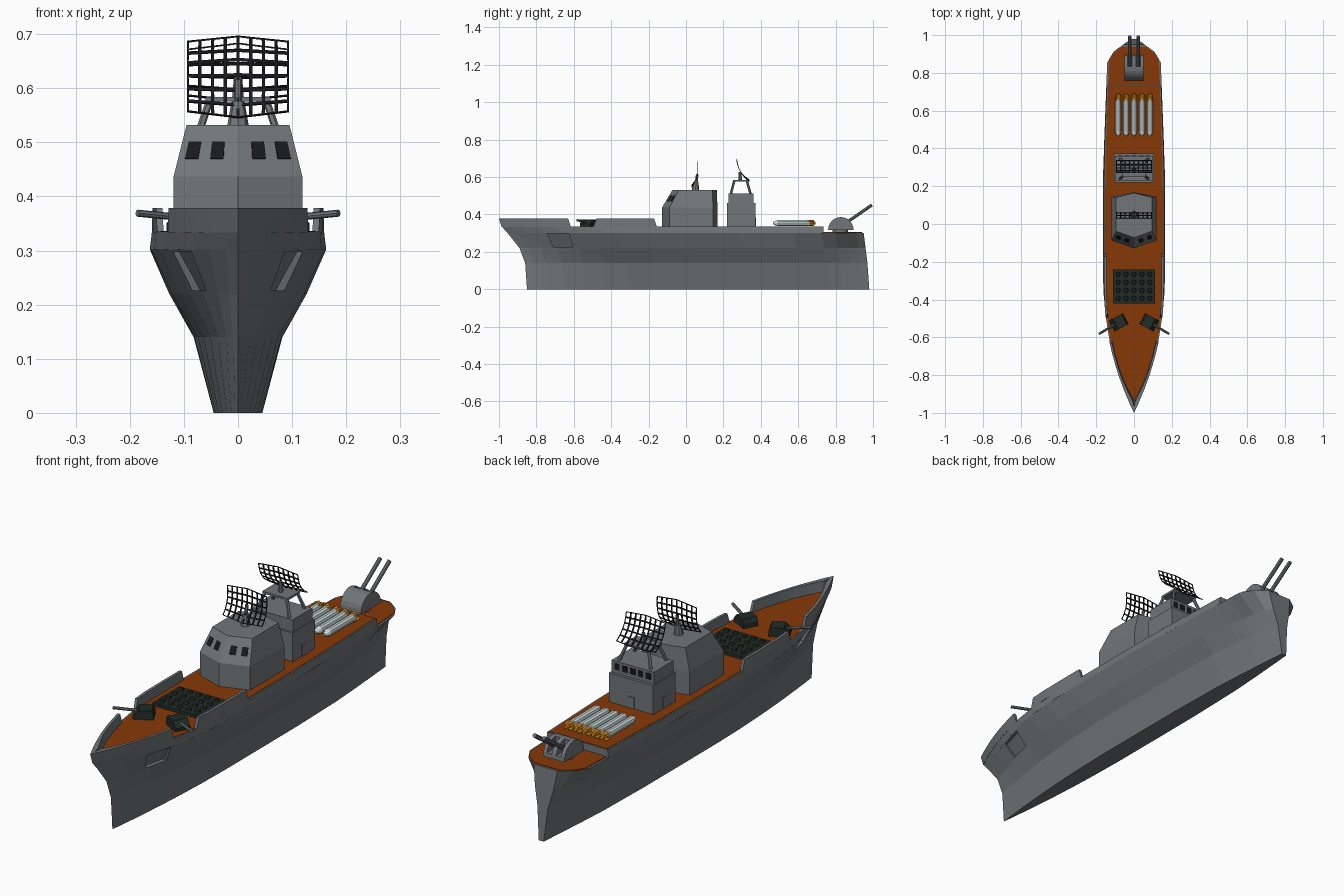
import bpy, bmesh, math
from mathutils import Vector, Matrix

if "Cube" in bpy.data.objects:
    bpy.data.objects.remove(bpy.data.objects["Cube"])

def material(name, rgb):
    m = bpy.data.materials.new(name)
    m.diffuse_color = (*rgb, 1)
    m.use_nodes = True
    m.node_tree.nodes["Principled BSDF"].inputs["Base Color"].default_value = m.diffuse_color
    return m

GREY = material("ship_grey", (0.165, 0.182, 0.192))
WOOD = material("deck_brown", (0.24, 0.04, 0.002))
GREEN = material("dark_green", (0.015, 0.025, 0.02))
BLACK = material("near_black", (0.01, 0.01, 0.012))
PALE = material("pale_grey", (0.64, 0.75, 0.75))
ORANGE = material("orange", (0.85, 0.3, 0.015))

def make(name, verts, faces, mat=GREY, bars=0):
    bm = bmesh.new()
    vs = [bm.verts.new(v) for v in verts]
    for f in faces:
        bm.faces.new([vs[i] for i in f])
    bmesh.ops.remove_doubles(bm, verts=bm.verts, dist=1e-5)
    bmesh.ops.recalc_face_normals(bm, faces=bm.faces)
    if bars:  # open every face into a window, leaving flat bars
        cells = bm.faces[:]
        bmesh.ops.inset_individual(bm, faces=cells, thickness=bars)
        bmesh.ops.delete(bm, geom=cells, context='FACES')
    me = bpy.data.meshes.new(name)
    bm.to_mesh(me)
    bm.free()
    ob = bpy.data.objects.new(name, me)
    bpy.context.collection.objects.link(ob)
    me.materials.append(mat)
    return ob

def skin(name, rings, mat=GREY, cap_start=True, cap_end=True):
    # closed rings of equal length joined into a solid
    n = len(rings[0])
    faces = [(k*n+i, k*n+(i+1) % n, (k+1)*n+(i+1) % n, (k+1)*n+i)
             for k in range(len(rings)-1) for i in range(n)]
    if cap_start:
        faces.append(tuple(range(n)))
    if cap_end:
        faces.append(tuple(range((len(rings)-1)*n, len(rings)*n)))
    return make(name, [p for r in rings for p in r], faces, mat)

def box(name, x0, x1, y0, y1, z0, z1, mat=GREY):
    return skin(name, [[(x0, y0, z), (x1, y0, z), (x1, y1, z), (x0, y1, z)] for z in (z0, z1)], mat)

def rod(name, a, b, r, r2=None, n=8, mat=GREY, profile=None):
    # straight round bar; profile = (fraction, radius) pairs
    a, b = Vector(a), Vector(b)
    q = (b-a).to_track_quat('Z', 'Y')
    prof = profile or [(0, r), (1, r if r2 is None else r2)]
    return skin(name, [[a+(b-a)*t+q @ Vector((rr*math.cos(2*math.pi*i/n), rr*math.sin(2*math.pi*i/n), 0))
                        for i in range(n)] for t, rr in prof], mat)

def panel(name, quad, u0, u1, v0, v1, mat=BLACK, h=0.002):
    # thin plate on a quad given as bottom-left, bottom-right, top-right, top-left
    a, b, c, d = map(Vector, quad)
    nrm = (b-a).cross(d-a).normalized()*h
    p = [a.lerp(b, u).lerp(d.lerp(c, u), v) for u, v in ((u0, v0), (u1, v0), (u1, v1), (u0, v1))]
    return skin(name, [[q-nrm for q in p], [q+nrm for q in p]], mat)

def cut(ob, cutter):
    m = ob.modifiers.new("cut", 'BOOLEAN')
    m.operation, m.object, m.solver = 'DIFFERENCE', cutter, 'EXACT'
    cutter.hide_render = True
    cutter.hide_set(True)

# hull waterlines: z, bow y, stern y, half width, bow length, stern taper start, stern end fraction
LV = [(0.0, -0.85, 0.98, 0.045, 0.75, 0.5, 0.3),
      (0.14, -0.86, 0.97, 0.082, 0.8, 0.55, 0.35),
      (0.22, -0.89, 0.96, 0.127, 0.69, 0.6, 0.4),
      (0.302, -0.955, 0.95, 0.163, 0.66, 0.87, 0.4),
      (0.335, -0.985, 0.945, 0.159, 0.65, 0.87, 0.4),
      (0.38, -1.0, 0.945, 0.158, 0.65, 0.87, 0.4)]

def half(lv, y):
    z, bow, stern, w, bl, ts, ef = lv
    t = min(1, max(0, (y-bow)/bl))
    w *= 1-(1-t)**2
    w *= 1-0.14*max(0, min(1, (y-0.3)/0.6))
    if y > ts:
        w *= 1-(1-ef)*((y-ts)/(stern-ts))**1.5
    return w

S = [0, .025, .06, .11, .17, .23, .3, .38, .5, .65, .8, .88, .92, .95, .98, 1]

def loft(name, levels, start=-9, end=9, inset=0, mat=GREY, zs=None):
    rings = []
    for s in S:
        side = []
        for i, lv in enumerate(levels):
            y0, y1 = max(lv[1]+inset*3, start), min(lv[2]-inset, end)
            y = y0+(y1-y0)*s
            side.append((max(0, half(lv, y)-inset), y, zs[i] if zs else lv[0]))
        if s == 0 and start < -2:
            side = [(0, y, z) for x, y, z in side]
        rings.append(side+[(-x, y, z) for x, y, z in reversed(side)])
    return skin(name, rings, mat, cap_start=start > -2)

hull = loft("hull", LV[:4])
loft("upper_hull", LV[3:5], end=0.735)
loft("main_deck", [LV[4]]*2, end=0.73, inset=0.006, mat=WOOD, zs=(0.333, 0.3365))
loft("aft_deck", [LV[3]]*2, start=0.736, inset=0.009, mat=WOOD, zs=(0.301, 0.305))

# anchor pockets
for sx in (-1, 1):
    yzl = [(-0.74, 0.297, 3), (-0.625, 0.297, 3), (-0.605, 0.226, 2), (-0.71, 0.226, 2)]
    inner = [(sx*(half(LV[k], y)-0.014), y, z) for y, z, k in yzl]
    cut(hull, skin("pocket_cutter", [inner, [(sx*0.3, y, z) for y, z, k in yzl]]))

# raised bulwarks
def bulwark(name, ts, sx, slope0):
    rings = []
    for k, t in enumerate(ts):
        d = -0.016 if k == len(ts)-1 else (0.016 if k == 0 and slope0 else 0)
        yb, yt = LV[4][1]+t, LV[5][1]+t+d+(0.015 if t > .1 else 0)
        xb, xt = half(LV[4], yb), half(LV[5], yt)
        th = 0.012+0.018*max(0, 1-t/.15)
        xi, xj = max(0, xt-th), max(0, xb-th)
        rings.append([(sx*xb, yb, 0.333), (sx*xt, yt, 0.379), (sx*xi, yt, 0.379), (sx*xj, yb, 0.333)])
    skin(name, rings, cap_start=slope0)

for sx in (-1, 1):
    bulwark("bow_bulwark", (0, .03, .06, .11, .17, .23, .3, .37), sx, False)
    bulwark("side_bulwark", (.49, .58, .7, .83), sx, True)

# bridge with sloped upper storey and windows
def hexa(w, yf, ys, yb, yp, z):
    return [(0, yf, z), (w, ys, z), (w, yb, z), (0, yp, z), (-w, yb, z), (-w, ys, z)]
B = [hexa(0.119, -0.128, -0.088, 0.145, 0.168, 0.335), hexa(0.119, -0.128, -0.088, 0.145, 0.168, 0.437),
     hexa(0.095, -0.072, -0.038, 0.14, 0.165, 0.532)]
skin("bridge", B)
for a, b in ((0, 1), (5, 0)):
    for u in ((.24, .46), (.66, .88)):
        u0, u1 = u if a == 0 else (1-u[1], 1-u[0])
        panel("bridge_window", (B[1][a], B[1][b], B[2][b], B[2][a]), u0, u1, .34, .67)

# mast house, windows and doors
box("mast_house", -0.105, 0.105, 0.22, 0.372, 0.335, 0.46)
box("mast_house_top", -0.1, 0.1, 0.228, 0.36, 0.46, 0.512)
back = [(0.1, 0.36, 0.46), (-0.1, 0.36, 0.46), (-0.1, 0.36, 0.512), (0.1, 0.36, 0.512)]
for i in range(5):
    panel("mast_window", back, .07+i*.185, .19+i*.185, .3, .8)
box("back_door", -0.017, 0.017, 0.37, 0.375, 0.337, 0.385)
for sx in (-1, 1):
    box("side_door", sx*.105-.002, sx*.105+.002, 0.28, 0.31, 0.337, 0.385)
    for y in (0.24, 0.345):
        rod("mast_leg", (sx*0.075, y, 0.51), (sx*0.052, 0.29+(y-0.29)*0.65, 0.578), 0.007, n=6)
box("mast_platform", -0.06, 0.06, 0.25, 0.333, 0.575, 0.584)
rod("mast_post", (0, 0.29, 0.58), (0, 0.288, 0.628), 0.011, 0.007)
rod("bridge_post", (0, 0.05, 0.53), (0, 0.055, 0.575), 0.02, 0.012)
rod("bridge_post_top", (0, 0.055, 0.57), (0, 0.06, 0.615), 0.007)

# curved lattice radar dishes made of flat bars
def dish(name, prof):
    zc, n = (prof[0][1]+prof[-1][1])/2, 8
    v = [(0.094*(i/n*2-1), y, zc+(z-zc)*(1-0.16*abs(i/n*2-1))) for y, z in prof for i in range(n+1)]
    f = [(r*(n+1)+i, r*(n+1)+i+1, (r+1)*(n+1)+i+1, (r+1)*(n+1)+i)
         for r in range(len(prof)-1) for i in range(n)]
    m = make(name, v, f, BLACK, bars=0.0042).modifiers.new("thickness", 'SOLIDIFY')
    m.thickness, m.offset = 0.003, 0

dish("bridge_radar", [(0.03, .545), (0.046, .569), (0.057, .596), (0.062, .624), (0.063, .653), (0.062, .684)])
dish("mast_radar", [(0.338, .576), (0.314, .597), (0.296, .62), (0.283, .645), (0.276, .67), (0.271, .697)])

# launcher block with round caps
box("launcher_pad", -0.11, 0.11, -0.42, -0.24, 0.335, 0.35, GREEN)
for i in range(5):
    for j in range(4):
        x, y = -0.084+i*0.042, -0.394+j*0.0425
        rod("launcher_cap", (x, y, 0.349), (x, y, 0.359), 0.014, 0.009, mat=GREEN)

# forward side guns
for sx in (-1, 1):
    d = Vector((sx*0.88, -0.47, 0)).normalized()
    p = Vector((-d.y, d.x, 0))
    c = Vector((sx*0.08, -0.52, 0.336))
    prof = [(-0.04, 0), (0.042, 0), (0.042, 0.014), (0.02, 0.038), (-0.032, 0.038), (-0.04, 0.022)]
    skin("side_gun_turret", [[c+d*a+p*s+Vector((0, 0, z)) for a, z in prof] for s in (-0.032, 0.032)], GREEN)
    rod("side_gun_barrel", c+d*0.015+Vector((0, 0, 0.024)), (sx*0.186, -0.582, 0.369), 0.0065)

# stored missiles with orange tails
for i in range(5):
    x = -0.084+i*0.042
    rod("missile_body", (x, 0.465, 0.354), (x, 0.66, 0.354), 0, n=10, mat=PALE,
        profile=[(0, 0.005), (.04, .011), (.12, .016), (1, .016)])
    rod("missile_tail", (x, 0.655, 0.354), (x, 0.692, 0.354), 0.015, 0.007, mat=ORANGE)
    for k in range(2):
        f = box("missile_fin", -0.019, 0.019, 0.65, 0.685, -0.0025, 0.0025, ORANGE)
        f.matrix_world = Matrix.Translation((x, 0, 0.354)) @ Matrix.Rotation(math.pi*(.25+.5*k), 4, 'Y')

# stern twin gun
rod("stern_gun_base", (0, 0.825, 0.3), (0, 0.825, 0.322), 0.042, n=16)
arc = [(0.828+0.068*math.cos(math.pi*i/12), 0.318+0.068*math.sin(math.pi*i/12)) for i in range(13)]
gun = skin("stern_gun_turret", [[(x, y, z) for y, z in arc] for x in (-0.05, 0.05)])
for x in (-0.022, 0.022):
    cut(gun, box("slot_cutter", x-0.012, x+0.012, 0.835, 0.95, 0.335, 0.42))
    rod("stern_gun_barrel", (x, 0.83, 0.337), (x, 0.994, 0.451), 0.0085)
